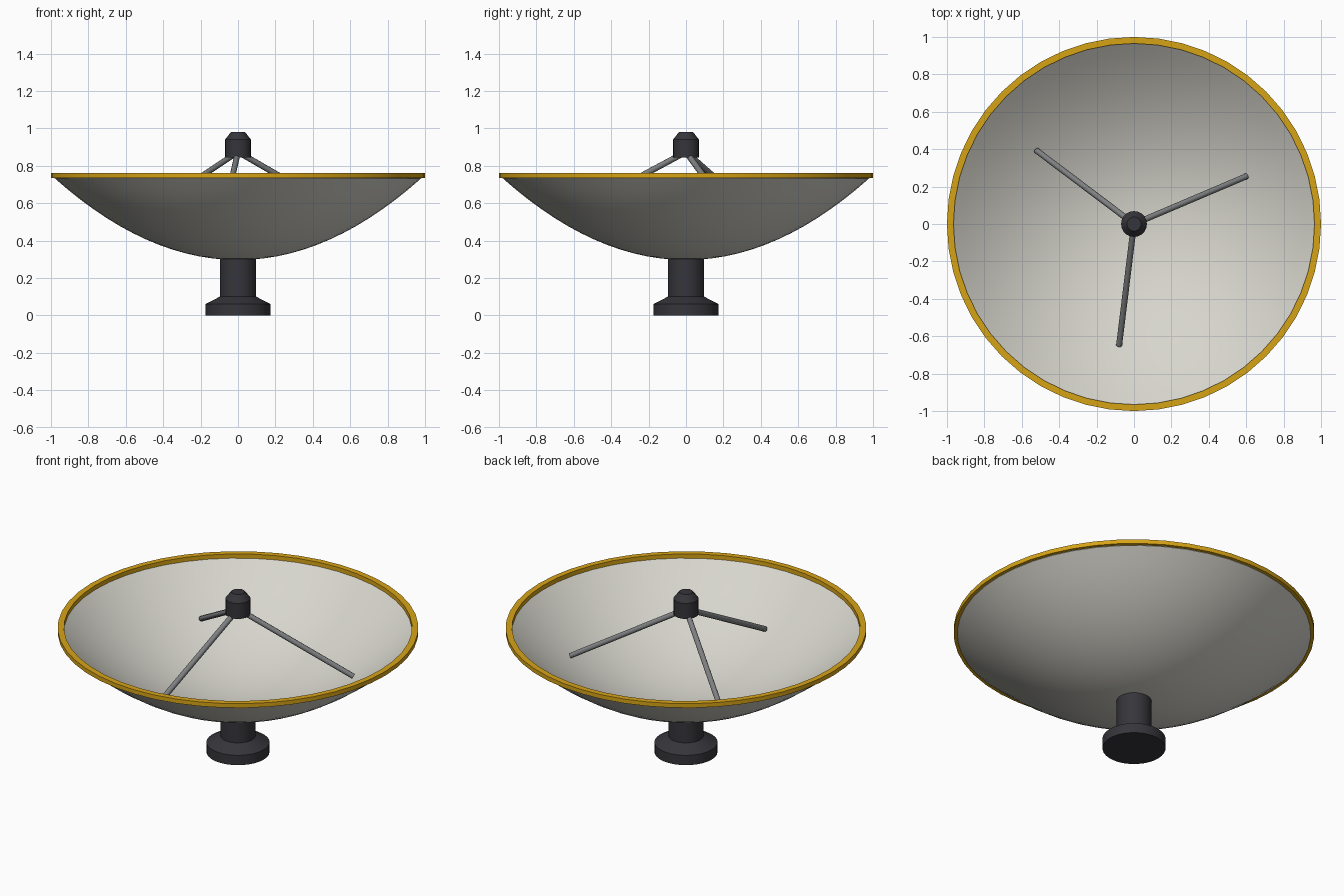
import bpy, bmesh, math
from mathutils import Vector

cube = bpy.data.objects.get("Cube")
if cube:
    bpy.data.objects.remove(cube, do_unlink=True)


def material(name, rgb):
    mat = bpy.data.materials.new(name)
    mat.use_nodes = True
    mat.diffuse_color = (*rgb, 1)
    mat.node_tree.nodes["Principled BSDF"].inputs["Base Color"].default_value = (*rgb, 1)
    return mat


warm_white = material("warm white", (0.68, 0.67, 0.61))
gold = material("gold", (0.68, 0.37, 0.008))
charcoal = material("charcoal", (0.036, 0.036, 0.043))
steel = material("steel grey", (0.21, 0.215, 0.22))


def finish(obj, mat, angle=30):
    obj.data.materials.append(mat)
    bpy.ops.object.select_all(action='DESELECT')
    obj.select_set(True)
    bpy.context.view_layer.objects.active = obj
    bpy.ops.object.shade_smooth_by_angle(angle=math.radians(angle))
    return obj


def lathe(name, profile, mat, segments, closed=False):
    """Spin a (radius, height) profile around the z axis."""
    bm = bmesh.new()
    verts = [bm.verts.new((r, 0, z)) for r, z in profile]
    pairs = list(zip(verts, verts[1:]))
    if closed:
        pairs.append((verts[-1], verts[0]))
    edges = [bm.edges.new(p) for p in pairs]
    bmesh.ops.spin(bm, geom=verts + edges, cent=(0, 0, 0), axis=(0, 0, 1),
                   angle=math.tau, steps=segments, use_merge=False)
    bmesh.ops.remove_doubles(bm, verts=bm.verts, dist=0.0005)
    bmesh.ops.recalc_face_normals(bm, faces=bm.faces)
    mesh = bpy.data.meshes.new(name)
    bm.to_mesh(mesh)
    bm.free()
    obj = bpy.data.objects.new(name, mesh)
    bpy.context.collection.objects.link(obj)
    return finish(obj, mat)


def rod(name, start, end, radius, mat):
    axis = end - start
    bpy.ops.mesh.primitive_cylinder_add(vertices=8, radius=radius, depth=axis.length,
                                        location=(start + end) / 2)
    obj = bpy.context.object
    obj.name = name
    obj.rotation_euler = axis.to_track_quat('Z', 'Y').to_euler()
    return finish(obj, mat, 50)


# Pedestal: flanged foot and column
lathe("pedestal", [(0, 0), (0.175, 0), (0.175, 0.06), (0.097, 0.1),
                   (0.097, 0.305), (0, 0.305)], charcoal, 32)

# Parabolic dish with a thin wall
RINGS, DISH_R, WALL = 14, 0.98, 0.015
curve = [(DISH_R * i / RINGS, 0.296 + 0.455 * (DISH_R * i / RINGS) ** 2)
         for i in range(RINGS + 1)]
lathe("dish", curve + [(r, z + WALL) for r, z in reversed(curve)], warm_white, 48)

# Rim band
lathe("rim", [(0.965, 0.735), (1, 0.735), (1, 0.761), (0.965, 0.761)],
      gold, 48, closed=True)

# Feed horn at the focus
lathe("feed_horn", [(0, 0.845), (0.069, 0.845), (0.069, 0.94),
                    (0.038, 0.98), (0, 0.98)], charcoal, 20)

# Three struts from dish to feed horn
for i in range(3):
    a = math.radians(23 + 120 * i)
    out = Vector((math.cos(a), math.sin(a), 0))
    rod(f"feed_strut_{i + 1}", out * 0.02 + Vector((0, 0, 0.863)),
        out * 0.655 + Vector((0, 0, 0.525)), 0.016, steel)
